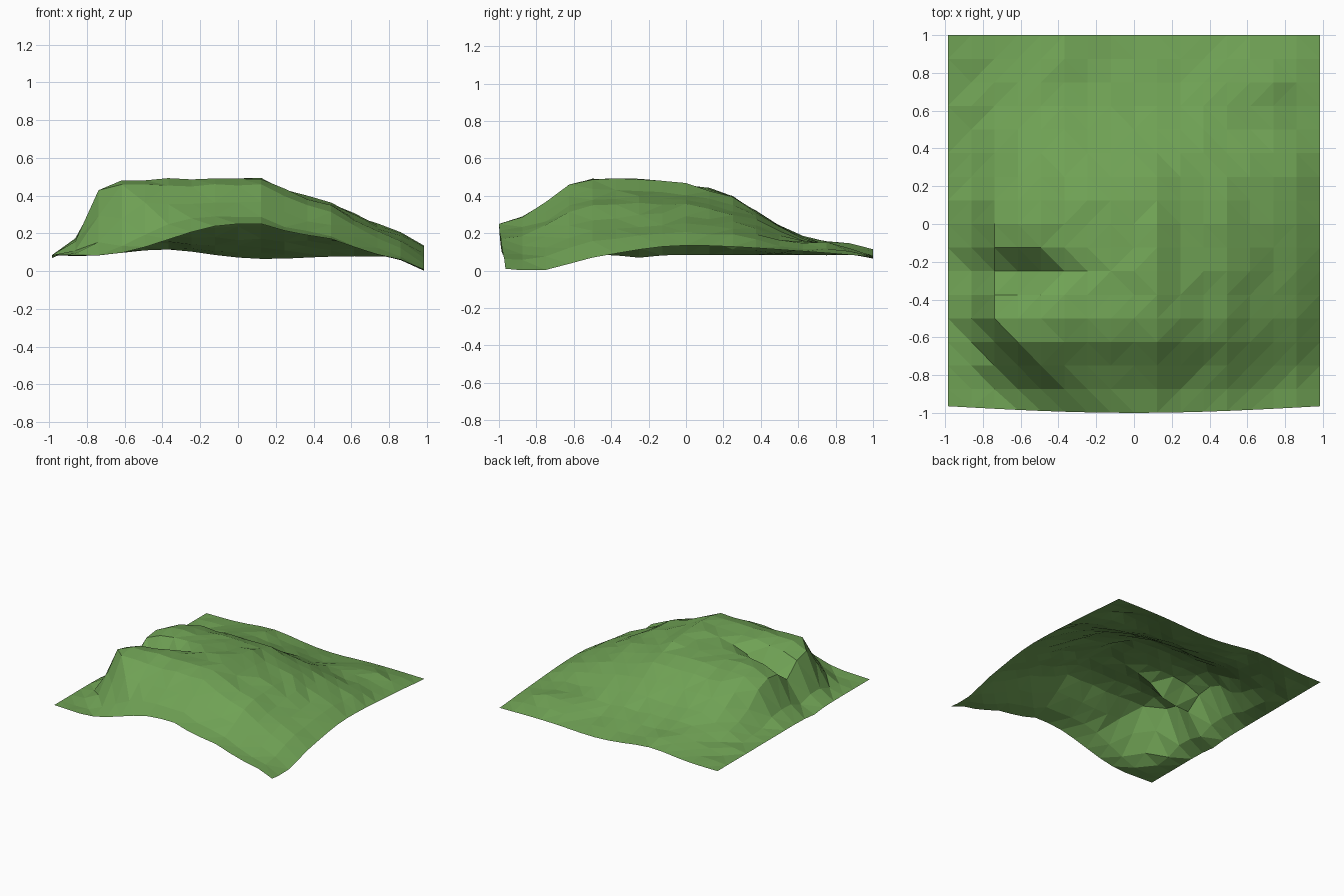
import bpy, bmesh, random
from math import cos, exp, pi

if "Cube" in bpy.data.objects:
    bpy.data.objects.remove(bpy.data.objects["Cube"])

random.seed(4)

# Guide curves (position, value)
CREST = [(-1, .25), (-.85, .29), (-.63, .45), (-.5, .49), (-.2, .48), (.15, .43), (.4, .3), (.6, .18), (1, .08)]
RIGHT_EDGE = [(-1, .01), (-.8, 0), (-.5, .07), (0, .135), (1, .075)]
RIGHT_FALL = [(.13, 1), (.3, .8), (.5, .67), (.7, .38), (.86, .24), (1, 0)]
CLIFF_FOOT = [(-1, -.75), (-.5, -.95), (1, -1)]
CLIFF_TOP = [(-1, 0), (-.73, -.5), (-.5, -.68), (.05, -.68), (.3, -.45)]
LEFT_EDGE = .085


def curve(keys, t):
    """Monotone cubic interpolation, so slopes do not overshoot."""
    ts, vs = zip(*keys)
    t = min(max(t, ts[0]), ts[-1])
    d = [(vs[i + 1] - vs[i]) / (ts[i + 1] - ts[i]) for i in range(len(ts) - 1)]
    m = [d[0]] + [2 * a * b / (a + b) if a * b > 0 else 0 for a, b in zip(d, d[1:])] + [d[-1]]
    i = max(k for k in range(len(ts) - 1) if ts[k] <= t)
    h = ts[i + 1] - ts[i]
    u = (t - ts[i]) / h
    return ((1 + 2 * u) * (1 - u) ** 2 * vs[i] + u * (1 - u) ** 2 * h * m[i]
            + u * u * (3 - 2 * u) * vs[i + 1] + u * u * (u - 1) * h * m[i + 1])


def bump(x, y, cx, cy, wx, wy):
    return exp(-((x - cx) / wx) ** 2 - ((y - cy) / wy) ** 2)


def height(x, y):
    top = curve(CREST, y)
    if x > 0:   # long fall to the right edge
        edge = curve(RIGHT_EDGE, y)
        z = edge + (top - edge) * curve(RIGHT_FALL, x)
    else:       # steep cliff on the left
        a, b = curve(CLIFF_FOOT, y), curve(CLIFF_TOP, y)
        u = min(max((x - a) / (b - a), 0), 1)
        z = LEFT_EDGE + (top - LEFT_EDGE) * u * u * (3 - 2 * u)
    z -= .2 * bump(x, y, -.6, -.25, .25, .1)      # gully between the two hills
    z += .05 * bump(x, y, .7, .75, .17, .14)      # small mound at the back right
    z += .035 * bump(x, y, -.4, 1, .25, .3)       # gentle wave along the back
    z -= .02 * bump(x, y, .15, .9, .25, .2)
    return z


# Low-poly terrain sheet
N = 16
bm = bmesh.new()
grid = []
for j in range(N + 1):
    row = []
    for i in range(N + 1):
        x, y = -1 + 2 * i / N, -1 + 2 * j / N
        z = height(x, y)
        if 0 < i < N and 0 < j < N:
            z += random.uniform(-.01, .01)
        # front border bows outward in the middle
        py = y + (.035 * (1 - cos(pi * x / 2)) if j == 0 else 0)
        row.append(bm.verts.new((x * .985, py, max(z, 0))))
    grid.append(row)

# Triangles, each split along the diagonal with the smaller height step
for j in range(N):
    for i in range(N):
        a, b, c, d = grid[j][i], grid[j][i + 1], grid[j + 1][i + 1], grid[j + 1][i]
        if abs(a.co.z - c.co.z) < abs(b.co.z - d.co.z):
            tris = ((a, b, c), (a, c, d))
        else:
            tris = ((a, b, d), (b, c, d))
        for t in tris:
            bm.faces.new(t)

mesh = bpy.data.meshes.new("grassy_hill")
bm.to_mesh(mesh)
bm.free()
hill = bpy.data.objects.new("grassy_hill", mesh)
bpy.context.collection.objects.link(hill)

grass = bpy.data.materials.new("grass")
grass.diffuse_color = (.16, .36, .09, 1)
grass.use_nodes = True
grass.node_tree.nodes["Principled BSDF"].inputs["Base Color"].default_value = grass.diffuse_color
mesh.materials.append(grass)
